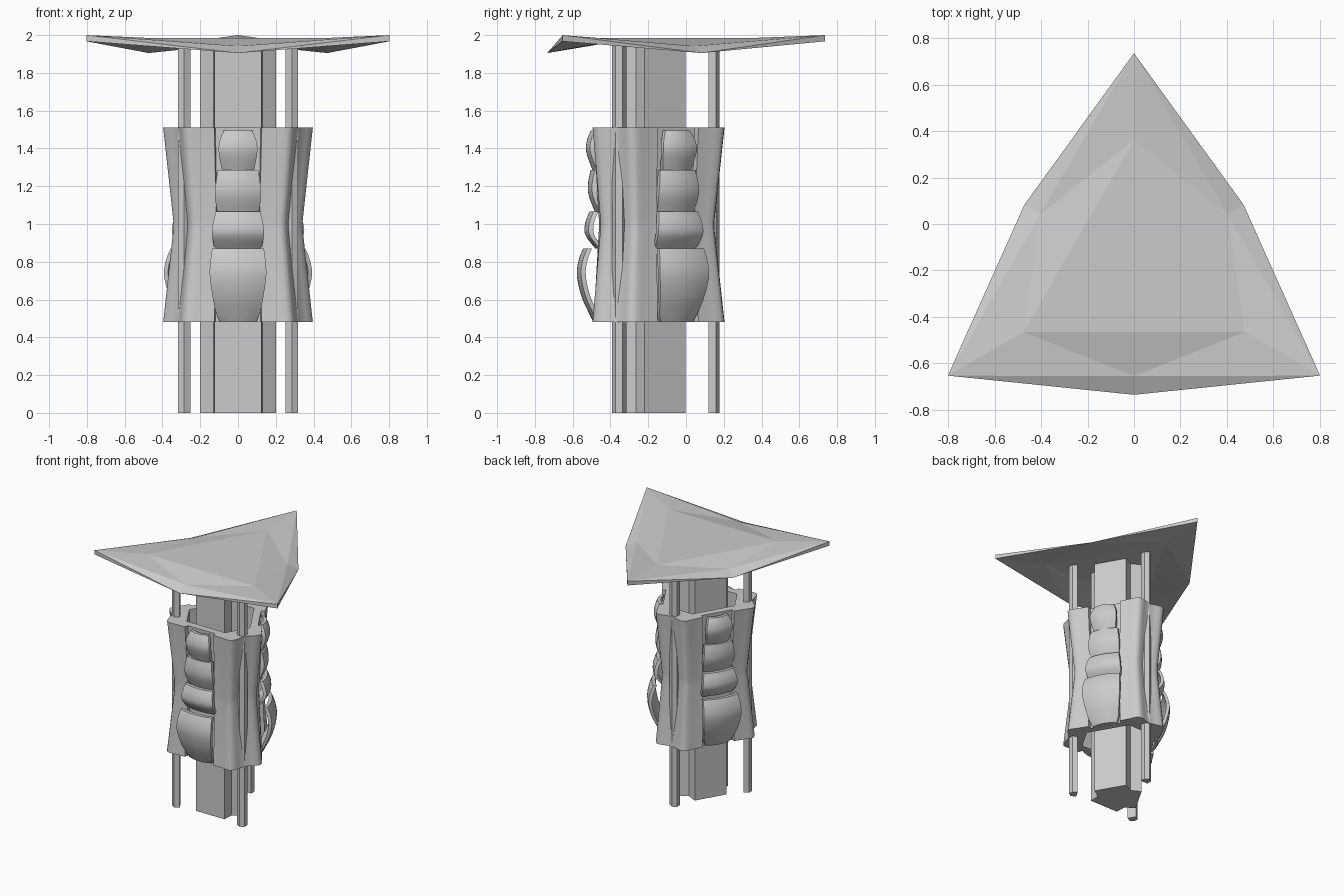
import bpy, bmesh, math
from mathutils import Vector

if "Cube" in bpy.data.objects:
    bpy.data.objects.remove(bpy.data.objects["Cube"])

CY = -0.19  # three-fold axis sits at x = 0, y = CY


def make(name, verts, faces, smooth=None):
    me = bpy.data.meshes.new(name)
    me.from_pydata([tuple(v) for v in verts], [], faces)
    bm = bmesh.new()
    bm.from_mesh(me)
    bmesh.ops.recalc_face_normals(bm, faces=bm.faces)
    bm.to_mesh(me)
    bm.free()
    ob = bpy.data.objects.new(name, me)
    bpy.context.collection.objects.link(ob)
    ob.location.y = CY
    if smooth:
        bpy.ops.object.select_all(action='DESELECT')
        ob.select_set(True)
        bpy.context.view_layer.objects.active = ob
        bpy.ops.object.shade_smooth_by_angle(angle=math.radians(smooth))
    return ob


def uv(u, v, ang):
    """Radial / tangential coordinates to xy."""
    c, s = math.cos(ang), math.sin(ang)
    return (u * c - v * s, u * s + v * c)


ANGS = [math.radians(-30 + 120 * k) for k in range(3)]


def prism(name, pts, z0, z1):
    n = len(pts)
    verts = [(x, y, z) for z in (z0, z1) for x, y in pts]
    faces = [tuple(range(n)), tuple(range(n, 2 * n))]
    faces += [(i, (i + 1) % n, n + (i + 1) % n, n + i) for i in range(n)]
    return make(name, verts, faces)


# central column: three wide faces with a V notch at each corner
half = [(0.1878, -0.0752), (0.150, 0.0), (0.1878, 0.0752)]
prism("core_column", [uv(u, v, a) for a in ANGS for u, v in half], 0, 1.95)

# thin corner posts
post = [(0.308, -0.032), (0.348, -0.032), (0.367, 0), (0.348, 0.032), (0.308, 0.032)]
for k, a in enumerate(ANGS):
    prism("corner_post_%d" % k, [uv(u, v, a) for u, v in post], 0, 1.96)

# waisted three-lobed sleeve, hollow around the column
lobe = [(0.2365, -0.17), (0.256, -0.193), (0.345, -0.147), (0.375, -0.135),
        (0.391, -0.115), (0.394, -0.09), (0.386, -0.06)]
hole = [(0.209, -0.122)] + [(0.25, -0.10 + 0.1 * i / 6) for i in range(6)]
lobe = lobe + [(0.368, 0)] + [(u, -v) for u, v in reversed(lobe)]
hole = hole + [(0.25, 0)] + [(u, -v) for u, v in reversed(hole)]
m = len(lobe)
N = 3 * m
rings = []
for z, s in ((0.48, 1), (0.97, 0.865), (1.02, 0.865), (1.51, 1)):
    ring = []
    for a in ANGS:
        for i, (u, v) in enumerate(lobe):
            f = s if 1 < i < m - 2 else 1 - (1 - s) * 0.6
            ring.append((*uv(u * f, v * f, a), z))
    rings.append(ring)
for z in (1.51, 0.48):
    rings.append([(*uv(u, v, a), z) for a in ANGS for u, v in hole])
R = len(rings)
faces = [(r * N + i, r * N + (i + 1) % N, (r + 1) % R * N + (i + 1) % N, (r + 1) % R * N + i)
         for r in range(R) for i in range(N)]
make("sleeve", [p for r in rings for p in r], faces, 35)


# stacked bulging scales on each face: rows of (z, half width, distance from axis)
def lagrange(rows, t):
    n = len(rows) - 1
    i = min(int(t * n), n - 1)
    f = t * n - i
    p = [Vector(rows[max(0, min(n, j))]) for j in range(i - 1, i + 3)]
    return 0.5 * (2 * p[1] + (p[2] - p[0]) * f + (2 * p[0] - 5 * p[1] + 4 * p[2] - p[3]) * f ** 2
                  + (3 * p[1] - p[0] - 3 * p[2] + p[3]) * f ** 3)


SCALES = [
    [(1.495, 0.075, 0.315), (1.44, 0.097, 0.335), (1.38, 0.102, 0.338), (1.285, 0.085, 0.305)],
    [(1.285, 0.107, 0.315), (1.22, 0.117, 0.328), (1.15, 0.122, 0.325), (1.06, 0.11, 0.29)],
    [(1.065, 0.118, 0.322), (1.00, 0.133, 0.345), (0.94, 0.137, 0.342), (0.87, 0.125, 0.29)],
    [(0.87, 0.137, 0.355), (0.81, 0.145, 0.378), (0.73, 0.15, 0.388), (0.62, 0.135, 0.365),
     (0.53, 0.117, 0.325), (0.48, 0.095, 0.30)],
]
ROWS, COLS = 14, 8
for k, a in enumerate(ANGS):
    fa = a - math.radians(60)
    for j, rows in enumerate(SCALES):
        verts = []
        for th in (0, 0.025):  # outer then inner skin
            for r in range(ROWS + 1):
                z, w, d = lagrange(rows, r / ROWS)
                for c in range(COLS + 1):
                    t = 2 * c / COLS - 1
                    verts.append((*uv(d - th - 0.022 * t * t, w * t, fa), z))
        C = COLS + 1
        S = C * (ROWS + 1)
        faces = []
        for o in (0, S):
            faces += [(o + r * C + c, o + r * C + c + 1, o + (r + 1) * C + c + 1, o + (r + 1) * C + c)
                      for r in range(ROWS) for c in range(COLS)]
        rim = ([c for c in range(C)] + [r * C + COLS for r in range(1, ROWS + 1)]
               + [ROWS * C + c for c in range(COLS - 1, -1, -1)] + [r * C for r in range(ROWS - 1, 0, -1)])
        faces += [(p, q, q + S, p + S) for p, q in zip(rim, rim[1:] + rim[:1])]
        make("scale_%d_%d" % (k, j), verts, faces, 40)

# triangular roof: raised tips, dipped edges, drooping mid-edge flaps
verts = [(0, 0, 1.985), (0, 0, 1.95)]
for a in ANGS:
    b = a + math.radians(60)
    verts += [(*uv(0.55, 0, a), 1.985), (*uv(0.925, 0, a), 2.0),      # inner tip, tip
              (*uv(0.275, 0, b), 1.985), (*uv(0.465, 0, b), 1.942),   # inner mid, edge mid
              (*uv(0.545, 0, b), 1.905), (*uv(0.925, 0, a), 1.967),   # flap point, tip underside
              (*uv(0.55, 0, a), 1.955), (*uv(0.275, 0, b), 1.95)]     # underside inner points
faces = []
for k in range(3):
    it, tp, im, em, fl, tb, ub, um = [2 + 8 * k + i for i in range(8)]
    it2, tp2, tb2, ub2 = [2 + 8 * ((k + 1) % 3) + i for i in (0, 1, 5, 6)]
    for i, t, b, u in ((it, tp, tb, ub), (it2, tp2, tb2, ub2)):
        faces += [(0, i, im), (i, t, em), (i, em, im), (t, fl, em), (t, b, fl),
                  (b, u, fl), (u, um, fl), (u, 1, um)]
make("roof", verts, faces)
